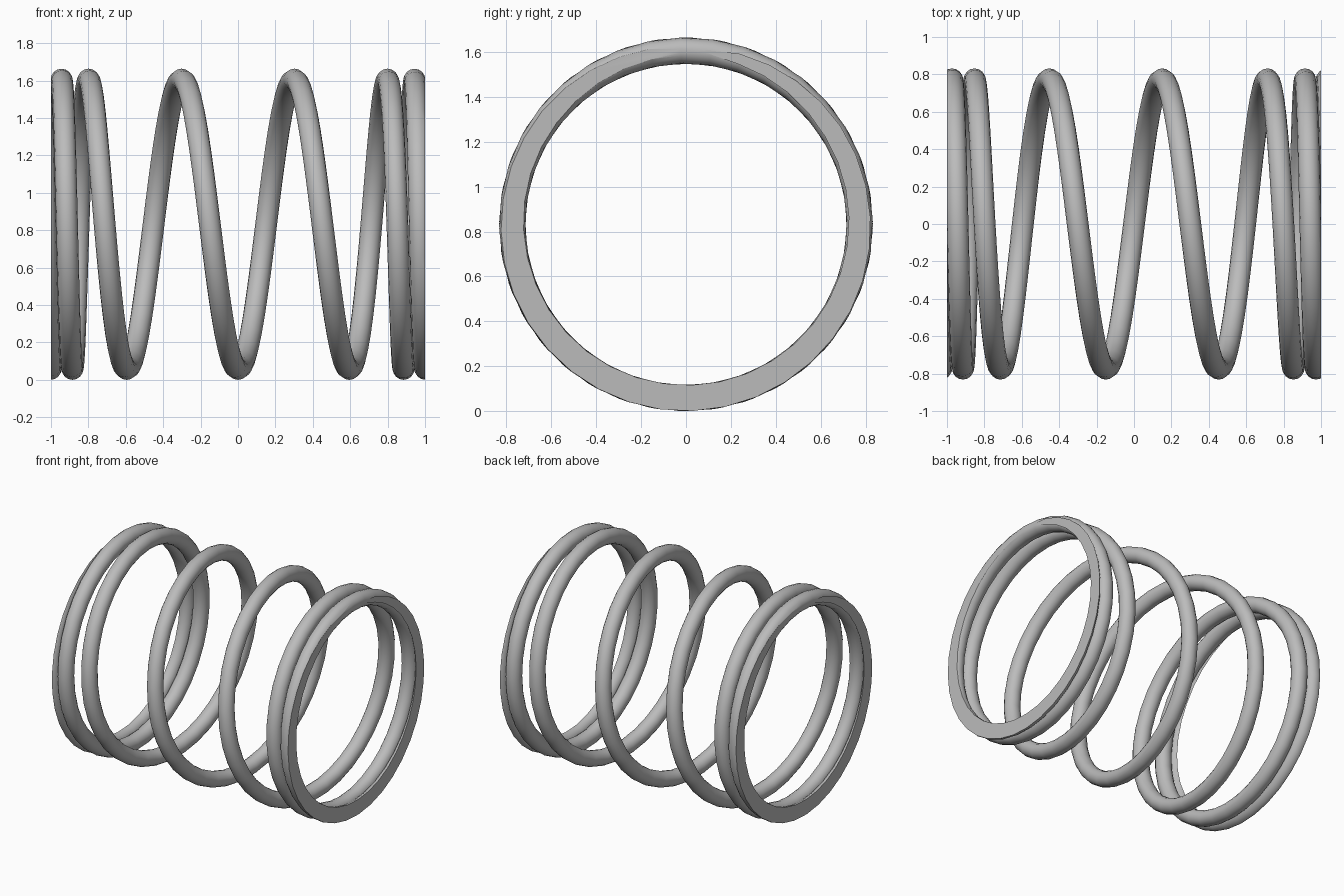
import bpy, bmesh, math
from mathutils import Vector

cube = bpy.data.objects.get("Cube")
if cube:
    bpy.data.objects.remove(cube, do_unlink=True)

COIL_R, WIRE_R = 0.774, 0.058   # coil centreline radius, wire radius
SIDES, STEPS = 16, 9            # wire sides, steps per quarter turn
Q_END = 14.25                   # quarter turns from the middle to each end

steel = bpy.data.materials.new("grey steel")
steel.use_nodes = True
GREY = (0.50, 0.50, 0.50, 1)
steel.diffuse_color = GREY
steel.node_tree.nodes["Principled BSDF"].inputs["Base Color"].default_value = GREY


def advance(q):
    """Distance along the axis: wide pitch in the middle, closed coils at the ends."""
    a = abs(q)
    u = min(max((a - 2.75) / 5.25, 0), 1)
    x = 0.1505 * a - 0.1215 * 5.25 * (u ** 3 - u ** 4 / 2)
    if a > 8:
        x -= 0.1215 * (a - 8)
    return math.copysign(x, q)


def centre(q):
    t = q * math.pi / 2
    return Vector((advance(q), COIL_R * math.sin(t), -COIL_R * math.cos(t)))


# Sweep the round wire along the helix
bm = bmesh.new()
rings = []
count = round(2 * Q_END * STEPS)
for i in range(count + 1):
    q = -Q_END + 2 * Q_END * i / count
    c = centre(q)
    tangent = (centre(q + 0.01) - centre(q - 0.01)).normalized()
    radial = Vector((0, c.y, c.z)).normalized()
    side = tangent.cross(radial).normalized()
    rings.append([bm.verts.new(c + WIRE_R * (math.cos(a) * radial + math.sin(a) * side))
                  for a in (2 * math.pi * k / SIDES for k in range(SIDES))])
for r0, r1 in zip(rings, rings[1:]):
    for k in range(SIDES):
        j = (k + 1) % SIDES
        bm.faces.new((r0[k], r0[j], r1[j], r1[k]))

# Grind both ends flat
for s in (-1, 1):
    bmesh.ops.bisect_plane(bm, geom=bm.verts[:] + bm.edges[:] + bm.faces[:], dist=1e-6,
                           plane_co=(s, 0, 0), plane_no=(s, 0, 0), clear_outer=True)
    rim = [e for e in bm.edges if e.is_boundary and all(abs(v.co.x - s) < 1e-4 for v in e.verts)]
    bmesh.ops.holes_fill(bm, edges=rim, sides=0)
bmesh.ops.recalc_face_normals(bm, faces=bm.faces[:])
bmesh.ops.translate(bm, verts=bm.verts[:], vec=(0, 0, COIL_R + WIRE_R))

mesh = bpy.data.meshes.new("coil_spring")
bm.to_mesh(mesh)
bm.free()
mesh.materials.append(steel)
spring = bpy.data.objects.new("coil_spring", mesh)
bpy.context.collection.objects.link(spring)

# Smooth wire with crisp ground edges
bpy.ops.object.select_all(action='DESELECT')
spring.select_set(True)
bpy.context.view_layer.objects.active = spring
bpy.ops.object.shade_smooth_by_angle(angle=math.radians(30))
